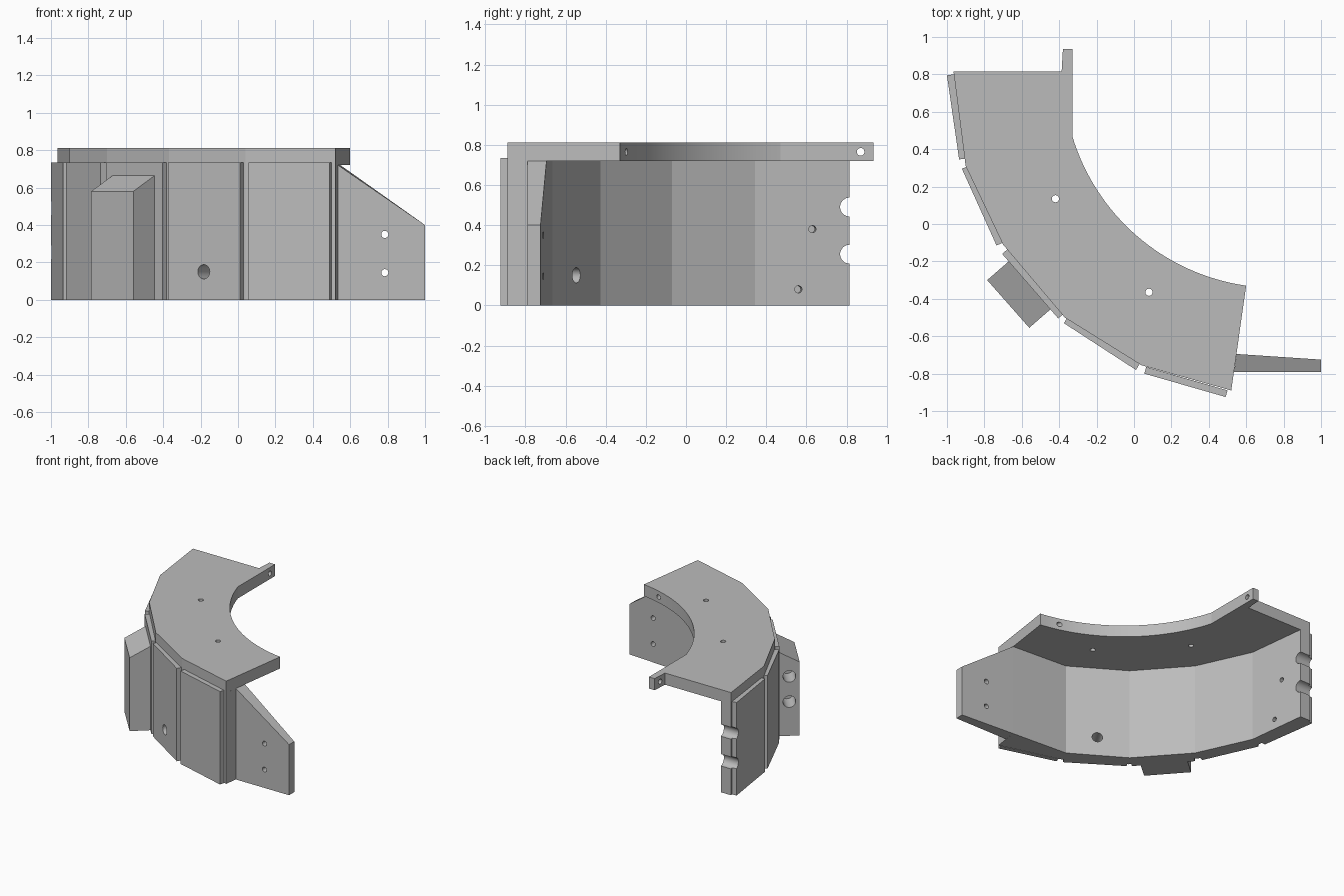
import bpy, bmesh, math
from mathutils import Vector

cube = bpy.data.objects.get("Cube")
if cube:
    bpy.data.objects.remove(cube, do_unlink=True)

grey = bpy.data.materials.new("plain_grey")
grey.use_nodes = True
colour = (0.5, 0.5, 0.5, 1.0)
grey.diffuse_color = colour
grey.node_tree.nodes["Principled BSDF"].inputs["Base Color"].default_value = colour


def finish(name, bm):
    bmesh.ops.recalc_face_normals(bm, faces=bm.faces)
    mesh = bpy.data.meshes.new(name)
    bm.to_mesh(mesh)
    bm.free()
    mesh.materials.append(grey)
    obj = bpy.data.objects.new(name, mesh)
    bpy.context.collection.objects.link(obj)
    return obj


def prism(name, outline, bottom, tops):
    """Upright prism; tops is one height or a height per outline point."""
    if not isinstance(tops, (list, tuple)):
        tops = [tops] * len(outline)
    bm = bmesh.new()
    low = [bm.verts.new((x, y, bottom)) for x, y in outline]
    high = [bm.verts.new((x, y, z)) for (x, y), z in zip(outline, tops)]
    bm.faces.new(low)
    bm.faces.new(high)
    n = len(outline)
    for i in range(n):
        j = (i + 1) % n
        bm.faces.new((low[i], low[j], high[j], high[i]))
    return finish(name, bm)


def drill(objects, centre, direction, radius, length):
    """Cut a round hole centred on a point, running both ways along a direction."""
    bm = bmesh.new()
    bmesh.ops.create_cone(bm, cap_ends=True, segments=40, radius1=radius,
                          radius2=radius, depth=length)
    cutter = finish("hole_cutter", bm)
    cutter.hide_render = True
    cutter.rotation_mode = 'QUATERNION'
    cutter.rotation_quaternion = Vector(direction).to_track_quat('Z', 'Y')
    cutter.location = centre
    for obj in objects:
        mod = obj.modifiers.new("hole", 'BOOLEAN')
        mod.operation = 'DIFFERENCE'
        mod.solver = 'EXACT'
        mod.object = cutter
        bpy.context.view_layer.objects.active = obj
        bpy.ops.object.modifier_apply(modifier=mod.name)
    bpy.data.objects.remove(cutter, do_unlink=True)


# Top plate with its concave curved edge and end tab
outer = [(-0.965, 0.815), (-0.90, 0.31), (-0.70, -0.11), (-0.37, -0.50),
         (0.04, -0.755), (0.52, -0.89)]
cx, cy, r = 0.76, 0.797, 1.138
a0, a1 = math.radians(261.9), math.radians(196.7)
arc = [(cx + r * math.cos(a0 + (a1 - a0) * i / 32),
        cy + r * math.sin(a0 + (a1 - a0) * i / 32)) for i in range(33)]
tab = [(-0.33, 0.935), (-0.38, 0.935), (-0.387, 0.815)]
plate = prism("top_plate", outer + arc + tab, 0.72, 0.812)

# Faceted wall under the plate
inner = [(0.548, -0.695), (0.08, -0.665), (-0.315, -0.425), (-0.63, -0.07),
         (-0.82, 0.345), (-0.875, 0.815)]
wall = prism("curved_wall", outer + inner, 0, 0.72)

# Sloped mounting flange
flange = prism("mounting_flange",
               [(0.535, -0.79), (1.0, -0.79), (1.0, -0.725), (0.548, -0.695)],
               0, [0.72, 0.40, 0.40, 0.72])

# Cladding panels, one per wall facet
faces = [((-1.0, 0.795), (-0.935, 0.345)), ((-0.92, 0.295), (-0.735, -0.115)),
         ((-0.705, -0.16), (-0.405, -0.505)), ((-0.375, -0.53), (0.01, -0.78)),
         ((0.055, -0.80), (0.49, -0.925))]
panels = []
for i, (p, q) in enumerate(faces):
    p, q = Vector(p), Vector(q)
    d = (q - p).normalized()
    inward = Vector((-d.y, d.x)) * 0.037
    panels.append(prism(f"outer_panel_{i + 1}", [p, q, q + inward, p + inward], 0, 0.735))

# Slant-topped box on the middle panel
box = prism("side_box", [(-0.785, -0.30), (-0.56, -0.555), (-0.445, -0.455), (-0.67, -0.20)],
            0, [0.58, 0.58, 0.665, 0.665])

# Plate holes
for x, y in [(-0.42, 0.135), (0.08, -0.365)]:
    drill([plate], (x, y, 0.76), (0, 0, 1), 0.019, 0.4)
drill([plate], (-0.355, 0.87, 0.765), (1, 0, 0), 0.019, 0.3)
drill([plate], (0.45, -0.305, 0.765), (0.27, -0.96, 0), 0.018, 0.2)

# Flange holes
for z in (0.145, 0.35):
    drill([flange], (0.785, -0.75, z), (0, 1, 0), 0.019, 0.3)

# Wide hole through wall and panel
drill([wall, panels[3]], (-0.155, -0.61, 0.15), (0.53, 0.85, 0), 0.038, 0.4)

# Shallow holes inside the wall
for y, z in [(0.63, 0.38), (0.56, 0.08)]:
    drill([wall], (-0.875 + (0.815 - y) * 0.117, y, z), (0.99, 0.12, 0), 0.018, 0.1)

# Half-round notches in the wall end and blind sockets in the box
for z in (0.255, 0.49):
    drill([wall, panels[0]], (-0.93, 0.815, z), (1, 0, 0), 0.047, 0.5)
for z in (0.27, 0.47):
    drill([box], (-0.73, -0.25, z), (-0.66, 0.75, 0), 0.046, 0.3)

# Smooth only the round surfaces
bpy.ops.object.select_all(action='DESELECT')
for obj in [plate, wall, flange, box] + panels:
    obj.select_set(True)
    bpy.context.view_layer.objects.active = obj
bpy.ops.object.shade_smooth_by_angle(angle=math.radians(11))
